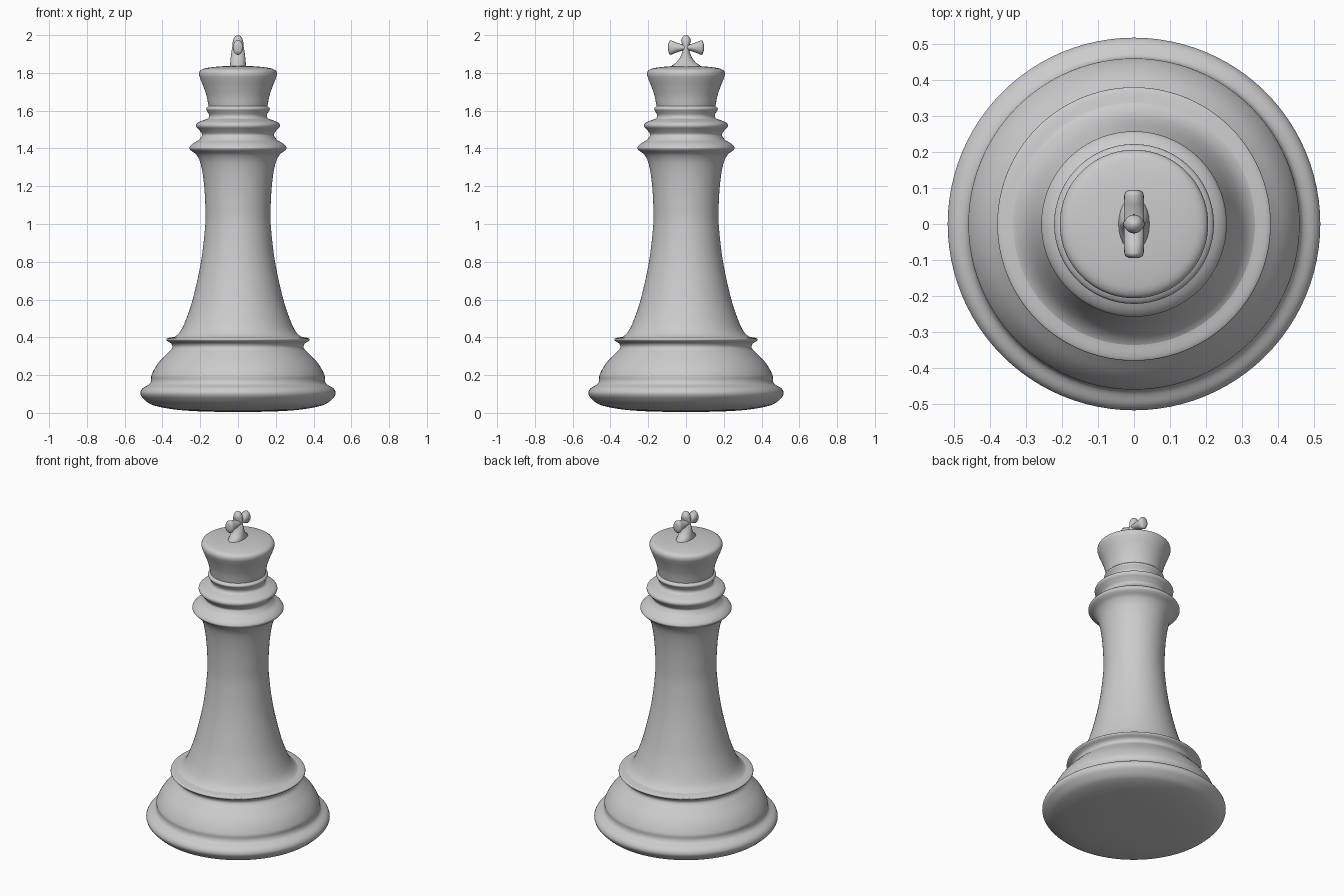
import bpy, bmesh, math
from mathutils import Vector
from mathutils.geometry import interpolate_bezier


def smooth_path(points, steps=5):
    """Smooth curve through (radius, z) points."""
    p = [Vector((r, 0, z)) for r, z in points]
    n = len(p)
    tan = [(p[min(i + 1, n - 1)] - p[max(i - 1, 0)]).normalized() for i in range(n)]
    out = []
    for i in range(n - 1):
        h = (p[i + 1] - p[i]).length / 3
        seg = interpolate_bezier(p[i], p[i] + tan[i] * h, p[i + 1] - tan[i + 1] * h, p[i + 1], steps + 1)
        out += seg[:-1]
    return [(max(v.x, 0.0), v.z) for v in out + [p[-1]]]


def loft(name, sections, sides, axis="z", centre=0.0):
    """Skin elliptical sections (half_x, half_other, position) along z or y."""
    bm = bmesh.new()
    rings = []
    for a, b, t in sections:
        ring = []
        for k in range(sides):
            ang = 2 * math.pi * k / sides
            u, v = a * math.cos(ang), b * math.sin(ang)
            ring.append(bm.verts.new((u, v, t) if axis == "z" else (u, t, centre + v)))
        rings.append(ring)
    for lo, hi in zip(rings, rings[1:]):
        for k in range(sides):
            j = (k + 1) % sides
            bm.faces.new((lo[k], lo[j], hi[j], hi[k]))
    bm.faces.new(rings[0][::-1])
    bm.faces.new(rings[-1])
    bmesh.ops.recalc_face_normals(bm, faces=bm.faces)
    mesh = bpy.data.meshes.new(name)
    bm.to_mesh(mesh)
    bm.free()
    obj = bpy.data.objects.new(name, mesh)
    bpy.context.collection.objects.link(obj)
    bpy.ops.object.select_all(action="DESELECT")
    obj.select_set(True)
    bpy.context.view_layer.objects.active = obj
    bpy.ops.object.shade_smooth_by_angle(angle=math.radians(50))
    return obj


def turned(name, points):
    return loft(name, [(r, r, z) for r, z in smooth_path(points)], 96)


# Wide foot with rounded rim, dome and thin lip
turned("base", [(0.01, 0.005), (0.2, 0.008), (0.35, 0.02), (0.46, 0.045), (0.505, 0.08),
                (0.517, 0.105), (0.505, 0.13), (0.47, 0.152), (0.46, 0.17), (0.458, 0.2),
                (0.425, 0.26), (0.375, 0.315), (0.348, 0.345), (0.352, 0.365),
                (0.378, 0.384), (0.377, 0.394), (0.33, 0.404), (0.28, 0.42)])

# Tall waisted stem ending in the lower collar
turned("stem", [(0.36, 0.39), (0.325, 0.41), (0.3, 0.44), (0.273, 0.5), (0.24, 0.6),
                (0.196, 0.8), (0.173, 1.0), (0.173, 1.1), (0.181, 1.22), (0.198, 1.32),
                (0.22, 1.366), (0.252, 1.392), (0.257, 1.405), (0.24, 1.425),
                (0.208, 1.445), (0.192, 1.465)])

# Upper collar rings
turned("collars", [(0.195, 1.46), (0.19, 1.475), (0.205, 1.497), (0.221, 1.517),
                   (0.217, 1.533), (0.19, 1.547), (0.158, 1.56), (0.153, 1.575),
                   (0.162, 1.595), (0.169, 1.61), (0.158, 1.622), (0.15, 1.63)])

# Flared head with softly domed top
turned("crown", [(0.154, 1.61), (0.158, 1.635), (0.167, 1.68), (0.184, 1.73),
                 (0.2, 1.77), (0.206, 1.793), (0.2, 1.812), (0.175, 1.824),
                 (0.1, 1.834), (0.005, 1.838)])

# Finial: flared foot, upper lobe and crossing arms
loft("finial_foot", [(0.043, 0.078, 1.825), (0.043, 0.074, 1.84), (0.041, 0.052, 1.855),
                     (0.039, 0.032, 1.88), (0.035, 0.02, 1.91), (0.031, 0.015, 1.935)], 24)
loft("finial_top", [(0.03, 0.015, 1.93), (0.03, 0.02, 1.95), (0.027, 0.026, 1.968),
                    (0.023, 0.023, 1.982), (0.014, 0.013, 1.995), (0.003, 0.003, 2.0)], 24)
half = [(0.028, 0.015, 0.0), (0.028, 0.018, 0.025), (0.028, 0.028, 0.055),
        (0.027, 0.039, 0.08), (0.024, 0.035, 0.089), (0.014, 0.018, 0.094)]
loft("finial_arms", [(a, b, -t) for a, b, t in half[:0:-1]] + half, 24, "y", 1.934)
